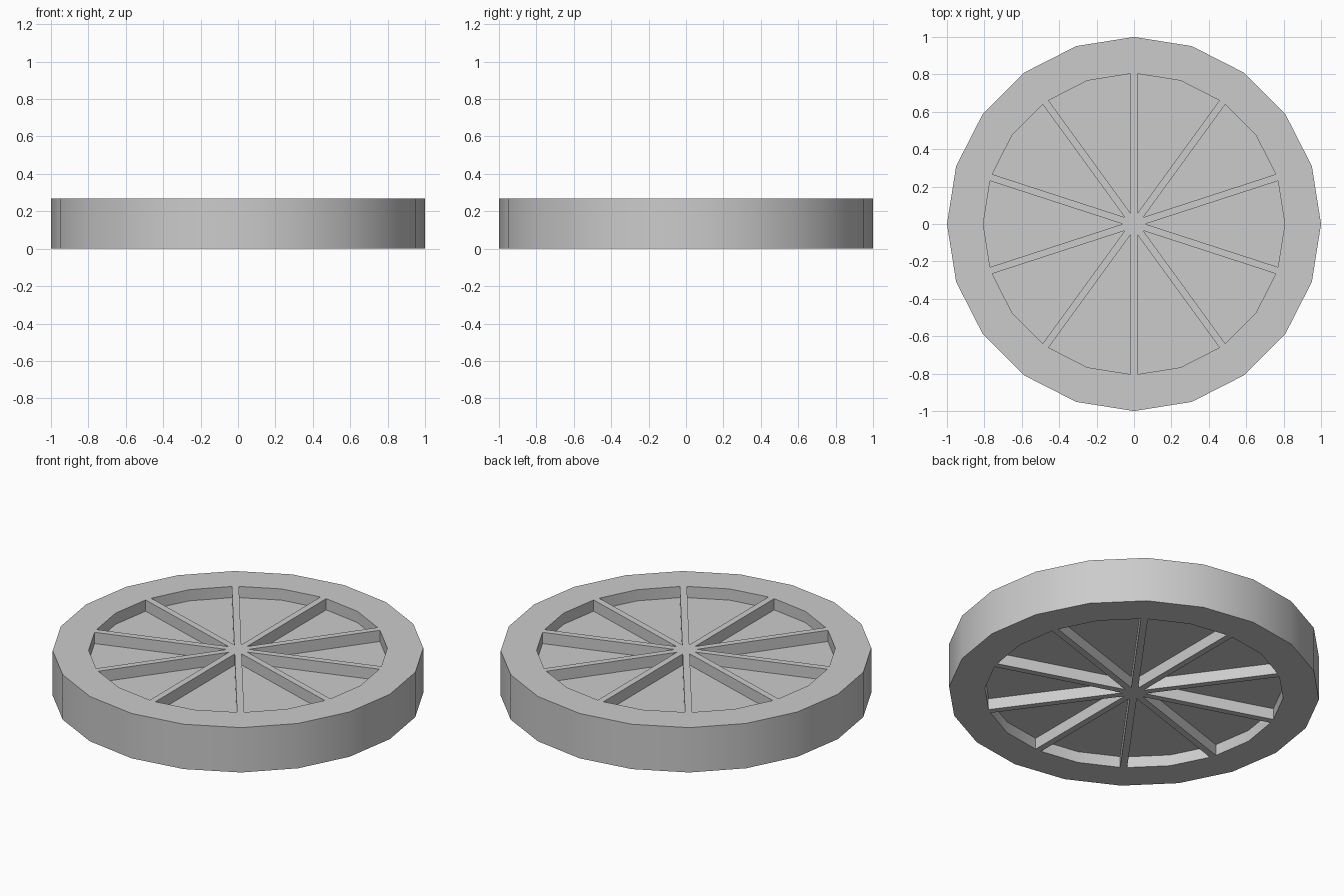
import bpy, bmesh
from math import sin, cos, tan, pi, radians
from mathutils import Matrix, Vector

if "Cube" in bpy.data.objects:
    bpy.data.objects.remove(bpy.data.objects["Cube"])

HEIGHT = 0.267      # overall thickness
DEPTH = HEIGHT / 4  # pocket depth on each face
R_IN = 0.806        # inside radius of the rim
HALF = 0.0188       # half width of a spoke
SPOKES = 10
STEP = 2 * pi / SPOKES


def new_object(name, bm):
    bmesh.ops.recalc_face_normals(bm, faces=bm.faces)
    mesh = bpy.data.meshes.new(name)
    bm.to_mesh(mesh)
    bm.free()
    obj = bpy.data.objects.new(name, mesh)
    bpy.context.collection.objects.link(obj)
    return obj


def pocket_profile():
    # wedge between two spokes, pointing along +x
    h = STEP / 2
    tip, rim = Vector((R_IN, 0)), Vector((R_IN * cos(h), R_IN * sin(h)))
    apex = HALF / sin(h)
    # where the spoke side y = (x - apex) * tan(h) meets the rim chord
    d = rim - tip
    t = (tip.x - apex) * tan(h) / (d.y - d.x * tan(h))
    c = tip + d * t
    return [(apex, 0), (c.x, -c.y), (tip.x, 0), (c.x, c.y)]


# wheel blank: 20-sided disc
bm = bmesh.new()
bmesh.ops.create_cone(bm, cap_ends=True, segments=2 * SPOKES, radius1=1, radius2=1,
                      depth=HEIGHT, matrix=Matrix.Translation((0, 0, HEIGHT / 2)))
wheel = new_object("spoked_wheel", bm)

# pocket cutters for both faces
bm = bmesh.new()
for z0, z1 in ((-0.1, DEPTH), (HEIGHT - DEPTH, HEIGHT + 0.1)):
    for i in range(SPOKES):
        rot = Matrix.Rotation(i * STEP, 4, 'Z')
        verts = [bm.verts.new(rot @ Vector((x, y, z0))) for x, y in pocket_profile()]
        face = bm.faces.new(verts)
        out = bmesh.ops.extrude_face_region(bm, geom=[face])
        top = [g for g in out["geom"] if isinstance(g, bmesh.types.BMVert)]
        bmesh.ops.translate(bm, verts=top, vec=(0, 0, z1 - z0))
cutter = new_object("pocket_cutter", bm)
cutter.hide_render = True

# carve the pockets, leaving rim, spokes and a central web
mod = wheel.modifiers.new("pockets", 'BOOLEAN')
mod.operation = 'DIFFERENCE'
mod.solver = 'EXACT'
mod.object = cutter
bpy.context.view_layer.objects.active = wheel
wheel.select_set(True)
bpy.ops.object.modifier_apply(modifier=mod.name)
bpy.data.objects.remove(cutter)

# smooth tread, sharp corners
bpy.ops.object.shade_smooth_by_angle(angle=radians(30))
